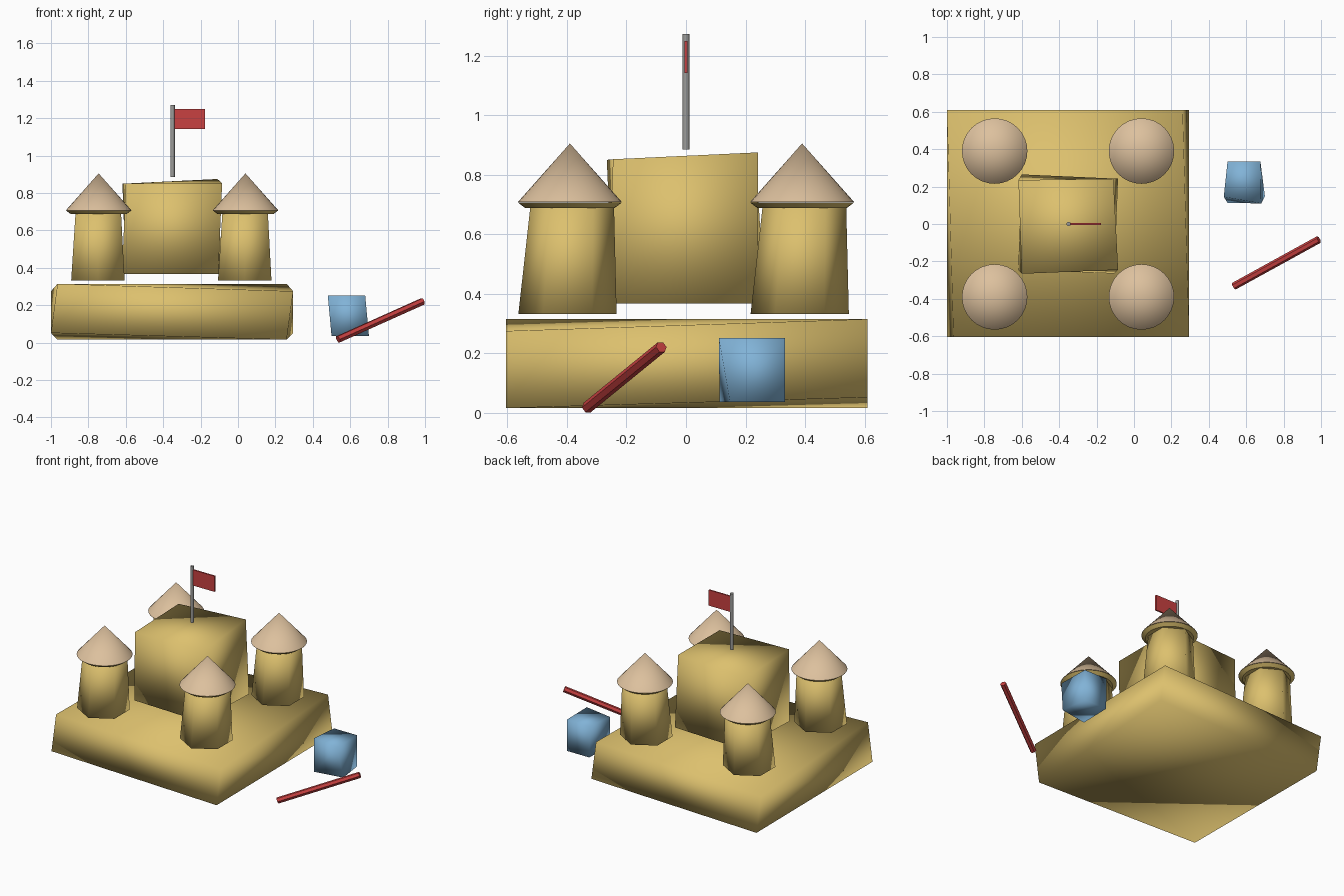
import bpy
import math
from mathutils import Vector

if "Cube" in bpy.data.objects:
    bpy.data.objects.remove(bpy.data.objects["Cube"])


def material(name, rgb):
    m = bpy.data.materials.new(name)
    m.diffuse_color = (*rgb, 1.0)
    m.use_nodes = True
    m.node_tree.nodes["Principled BSDF"].inputs["Base Color"].default_value = m.diffuse_color
    return m


SAND = material("sand", (0.72, 0.53, 0.155))
PALE = material("pale sand", (0.72, 0.53, 0.34))
BLUE = material("bucket blue", (0.22, 0.45, 0.68))
RED = material("red", (0.58, 0.052, 0.052))
GREY = material("pole grey", (0.33, 0.33, 0.32))


def loft(name, rings, mat, smooth=True, sharp_angle=None):
    """Closed skin through rings of equal point count, capped at both ends."""
    n = len(rings[0])
    verts = [tuple(p) for r in rings for p in r]
    faces = [tuple(reversed(range(n))),
             tuple(range(len(verts) - n, len(verts)))]
    for k in range(len(rings) - 1):
        for i in range(n):
            j = (i + 1) % n
            faces.append((k * n + i, k * n + j, (k + 1) * n + j, (k + 1) * n + i))
    me = bpy.data.meshes.new(name)
    me.from_pydata(verts, [], faces)
    me.materials.append(mat)
    for p in me.polygons:
        p.use_smooth = smooth
    ob = bpy.data.objects.new(name, me)
    bpy.context.collection.objects.link(ob)
    if sharp_angle:
        me.set_sharp_from_angle(angle=sharp_angle)
    return ob


def ring(cx, cy, z, r, n, phase=0.0):
    return [(cx + r * math.cos(phase + math.tau * i / n),
             cy + r * math.sin(phase + math.tau * i / n), z) for i in range(n)]


def rod(name, a, b, r, n, mat):
    a, b = Vector(a), Vector(b)
    q = (b - a).to_track_quat('Z', 'Y')
    rings = [[p + q @ Vector(v) for v in ring(0, 0, 0, r, n)] for p in (a, b)]
    return loft(name, rings, mat, True, math.radians(50))


# Sand base: slab with its front and back ends twisted against each other
front = [(-1.0, -0.605, 0.052), (-0.965, -0.605, 0.315),
         (0.295, -0.605, 0.275), (0.26, -0.605, 0.016)]
back = [(-0.965, 0.61, 0.016), (-1.0, 0.61, 0.275),
        (0.26, 0.61, 0.315), (0.295, 0.61, 0.052)]
loft("sand_base", [front, back], SAND)

# Keep: block twisted between bottom and top
keep_low = [(-0.62, -0.245, 0.367), (-0.105, -0.265, 0.367),
            (-0.085, 0.242, 0.367), (-0.60, 0.265, 0.367)]
keep_top = [(-0.60, -0.266, 0.85), (-0.085, -0.245, 0.852),
            (-0.11, 0.242, 0.875), (-0.618, 0.235, 0.85)]
loft("keep", [keep_low, keep_top], SAND)

# Corner towers: six-sided shafts, sandy brims and pale cone roofs
for sx, cx in (("left", -0.745), ("right", 0.04)):
    for sy, cy in (("front", -0.39), ("back", 0.39)):
        tag = f"{sy}_{sx}"
        loft(f"tower_{tag}",
             [ring(cx - 0.004, cy - 0.008, 0.333, 0.165, 6, math.pi / 6),
              ring(cx - 0.002, cy + 0.008, 0.70, 0.14, 6, math.pi / 6)], SAND)
        loft(f"brim_{tag}",
             [ring(cx, cy, 0.688, 0.150, 32), ring(cx, cy, 0.706, 0.174, 32)],
             SAND, True, math.radians(30))
        bpy.ops.mesh.primitive_cone_add(vertices=32, radius1=0.175, radius2=0,
                                        depth=0.197, location=(cx, cy, 0.8065))
        roof = bpy.context.object
        roof.name = f"roof_{tag}"
        roof.data.materials.append(PALE)
        bpy.ops.object.shade_smooth_by_angle(angle=math.radians(30))

# Flag and pole
rod("flag_pole", (-0.35, 0, 0.885), (-0.35, 0, 1.272), 0.012, 8, GREY)
bpy.ops.mesh.primitive_cube_add(size=1, location=(-0.259, 0, 1.196))
flag = bpy.context.object
flag.name = "flag"
flag.scale = (0.166, 0.01, 0.108)
flag.data.materials.append(RED)

# Bucket: twisted on its front side
bucket_low = [(0.50, 0.113, 0.037), (0.70, 0.148, 0.037),
              (0.676, 0.333, 0.037), (0.505, 0.333, 0.037)]
bucket_top = [(0.48, 0.145, 0.252), (0.68, 0.11, 0.252),
              (0.676, 0.333, 0.252), (0.50, 0.333, 0.252)]
loft("bucket", [bucket_low, bucket_top], BLUE)

# Spade handle lying at a slant beside the bucket
rod("spade_handle", (0.535, -0.332, 0.018), (0.988, -0.083, 0.221), 0.02, 6, RED)
